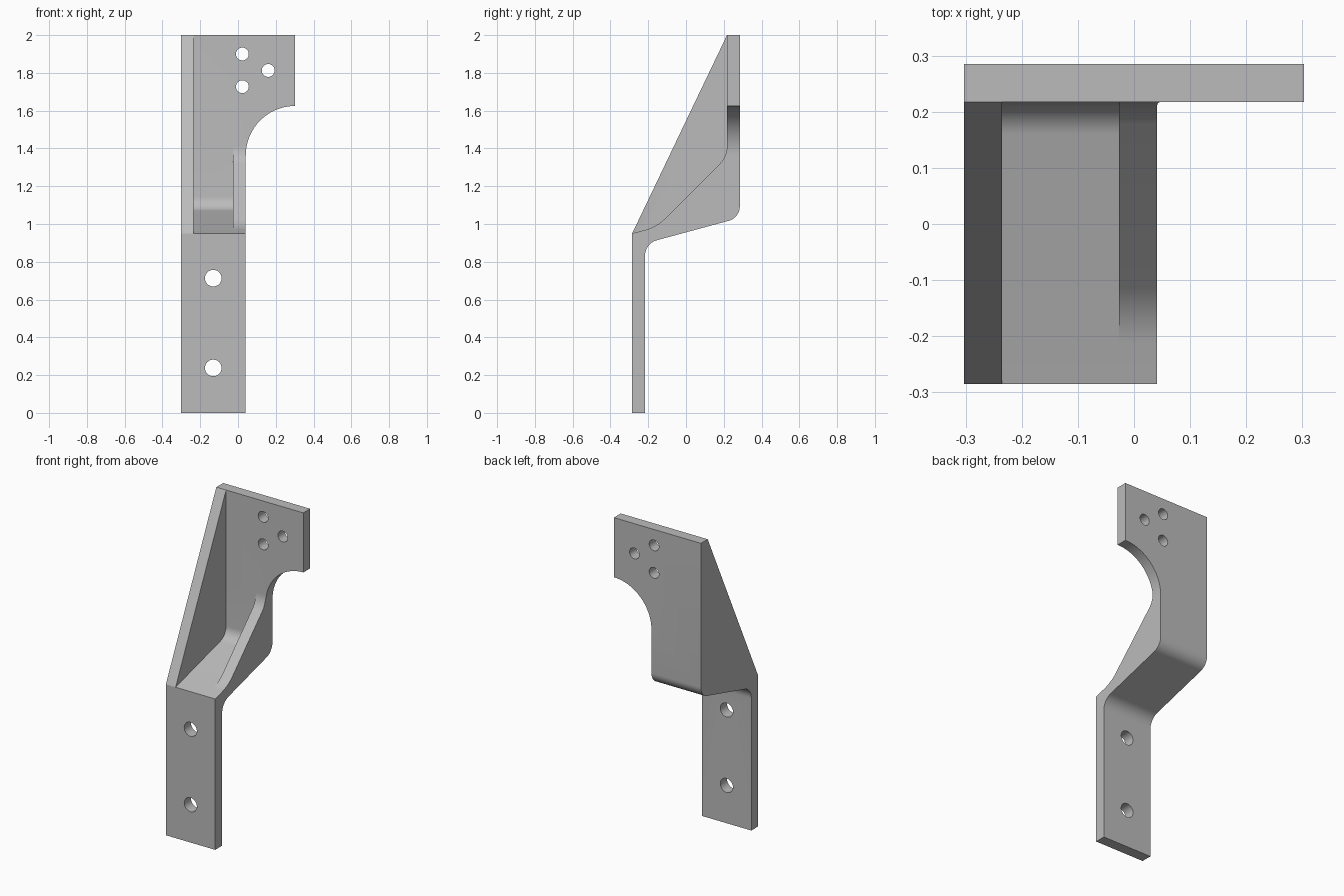
import bpy, bmesh, math
from mathutils import Vector

cube = bpy.data.objects.get("Cube")
if cube:
    bpy.data.objects.remove(cube, do_unlink=True)

steel = bpy.data.materials.new("plain grey metal")
steel.use_nodes = True
grey = (0.5, 0.5, 0.5, 1)
steel.diffuse_color = grey
steel.node_tree.nodes["Principled BSDF"].inputs["Base Color"].default_value = grey


def rounded(points, steps=10):
    """Outline from (a, b) corners; a third value rounds the corner by that tangent length."""
    out = []
    for i, p in enumerate(points):
        corner = Vector(p[:2])
        if len(p) == 2:
            out.append(corner)
            continue
        u = (Vector(points[i - 1][:2]) - corner).normalized()
        v = (Vector(points[(i + 1) % len(points)][:2]) - corner).normalized()
        centre = corner + (u + v).normalized() * p[2] / math.cos(u.angle(v) / 2)
        start, end = corner + u * p[2] - centre, corner + v * p[2] - centre
        for k in range(steps + 1):
            t = k / steps
            sweep = start.angle(end)
            out.append(centre + (start * math.sin((1 - t) * sweep)
                                 + end * math.sin(t * sweep)) / math.sin(sweep))
    return out


def prism(name, outline, axis, low, high):
    """Extrude an outline along x (outline in y, z) or along y (outline in x, z)."""
    place = (lambda p, d: (d, p.x, p.y)) if axis == "x" else (lambda p, d: (p.x, d, p.y))
    bm = bmesh.new()
    face = bm.faces.new([bm.verts.new(place(p, low)) for p in outline])
    grown = bmesh.ops.extrude_face_region(bm, geom=[face])
    shift = Vector(place(Vector((0, 0)), high - low))
    bmesh.ops.translate(bm, vec=shift, verts=[g for g in grown["geom"]
                                              if isinstance(g, bmesh.types.BMVert)])
    bmesh.ops.recalc_face_normals(bm, faces=bm.faces)
    mesh = bpy.data.meshes.new(name)
    bm.to_mesh(mesh)
    bm.free()
    mesh.materials.append(steel)
    obj = bpy.data.objects.new(name, mesh)
    bpy.context.collection.objects.link(obj)
    return obj


def circle(x, z, radius, sides=32):
    return [Vector((x + radius * math.cos(math.tau * k / sides),
                    z + radius * math.sin(math.tau * k / sides))) for k in range(sides)]


# Main levels: outer depth, inner depth, side edges
deep, wall = 0.285, 0.217
left_edge, strap_edge = -0.303, 0.041
gusset_in, rim_in = -0.235, -0.027


def floor(y):
    return 0.95 + 0.27 * (y + deep)


# Bracket blank from its side silhouette
bracket = prism("bracket", rounded([
    (-deep, 0), (-wall, 0), (-wall, 0.897, 0.065), (deep, 1.033, 0.06),
    (deep, 2), (wall, 2), (-deep, 0.95)]), "x", left_edge, 0.303)

# Space above the low right-hand rim
rim_cut = prism("rim_cutter", rounded([
    (-0.6, floor(-0.6)), (-0.155, floor(-0.155), 0.06), (wall, 1.357, 0.055),
    (wall, 2.2), (-0.6, 2.2)]), "x", gusset_in, 0.5)

# Pocket between tall gusset and rim
pocket_cut = prism("pocket_cutter", rounded([
    (-0.6, floor(-0.6)), (wall, floor(wall), 0.06), (wall, 2.2), (-0.6, 2.2)]),
    "x", gusset_in, rim_in)

# Side relief with a quarter-round under the mounting plate
arc_x, arc_z, arc_r = 0.303, 1.363, 0.262
arc = [Vector((arc_x - arc_r * math.cos(k * math.pi / 48),
               arc_z + arc_r * math.sin(k * math.pi / 48))) for k in range(25)]
relief = [Vector((strap_edge, -0.2))] + arc + [Vector((0.5, arc_z + arc_r)), Vector((0.5, -0.2))]
relief_cut = prism("relief_cutter", relief, "y", -0.6, 0.6)

cutters = [rim_cut, pocket_cut, relief_cut]

# Screw holes
for x, z, radius in [(0.023, 1.9, 0.034), (0.16, 1.813, 0.034), (0.023, 1.727, 0.034),
                     (-0.131, 0.713, 0.044), (-0.131, 0.238, 0.044)]:
    cutters.append(prism("hole_cutter", circle(x, z, radius), "y", -0.6, 0.6))

bpy.context.view_layer.objects.active = bracket
for cutter in cutters:
    mod = bracket.modifiers.new("cut", "BOOLEAN")
    mod.operation, mod.solver, mod.object = "DIFFERENCE", "EXACT", cutter
    bpy.ops.object.modifier_apply(modifier=mod.name)
    bpy.data.objects.remove(cutter, do_unlink=True)

# Smooth the rounded bends, keep the edges crisp
bpy.ops.object.select_all(action="DESELECT")
bracket.select_set(True)
bpy.ops.object.shade_smooth_by_angle(angle=math.radians(20))
